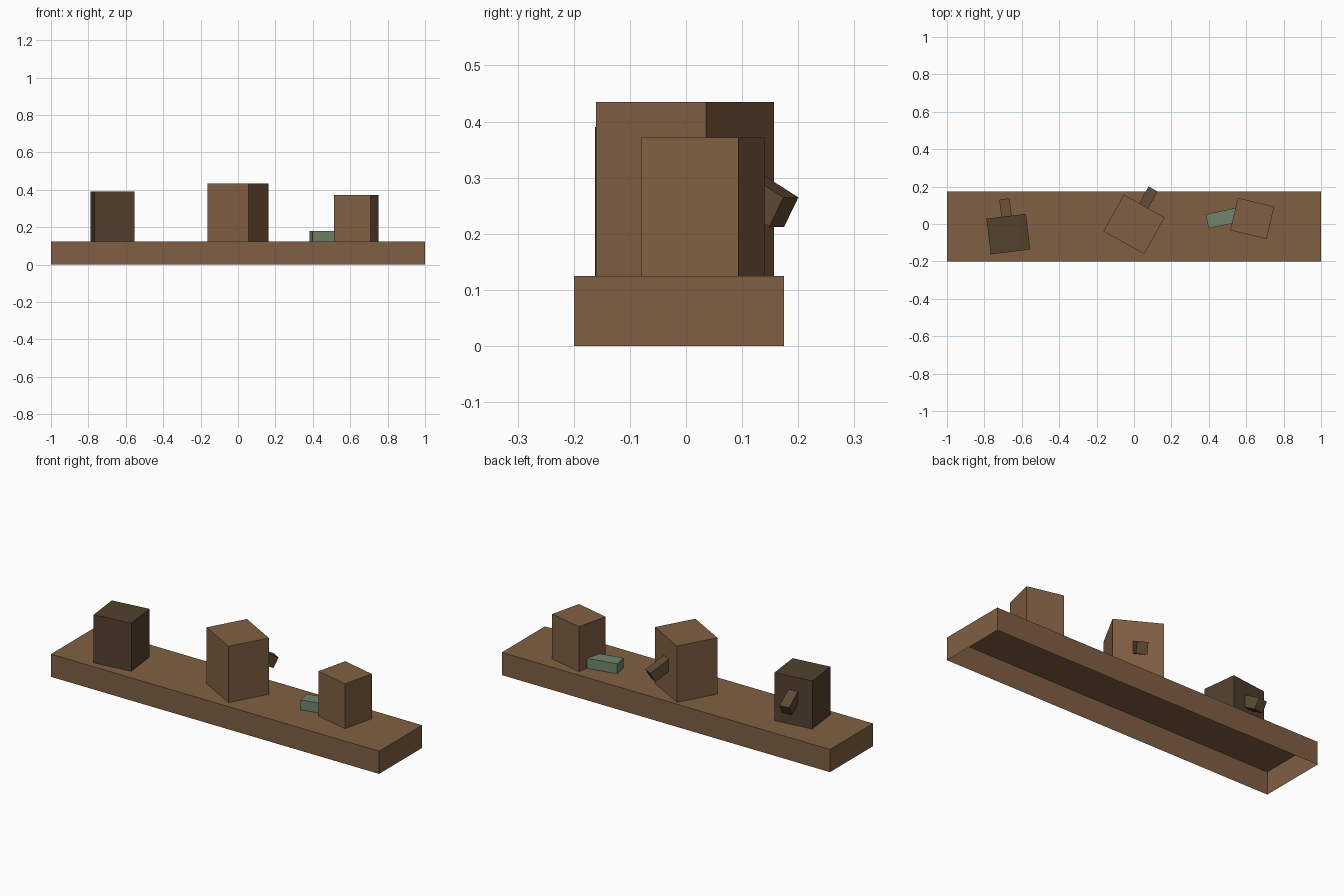
import bpy
import bmesh
from math import radians, sin, cos
from mathutils import Matrix, Vector

cube = bpy.data.objects.get("Cube")
if cube:
    bpy.data.objects.remove(cube, do_unlink=True)


def material(name, rgb):
    mat = bpy.data.materials.new(name)
    mat.use_nodes = True
    mat.diffuse_color = (*rgb, 1)
    mat.node_tree.nodes["Principled BSDF"].inputs["Base Color"].default_value = (*rgb, 1)
    return mat


bark = material("brown bark", (0.216, 0.117, 0.056))
dark_bark = material("dark bark", (0.086, 0.054, 0.027))
twig = material("twig brown", (0.113, 0.066, 0.033))
moss = material("moss green", (0.165, 0.235, 0.152))


def box(name, mat, size, centre, turn=0, pitch=0, open_bottom=False):
    """Box of the given size, pitched about its own x axis, then turned about z."""
    bm = bmesh.new()
    bmesh.ops.create_cube(bm, size=1, matrix=Matrix.Diagonal((*size, 1)))
    if open_bottom:
        bm.normal_update()
        bottom = [f for f in bm.faces if f.normal.z < -0.9]
        bmesh.ops.delete(bm, geom=bottom, context="FACES_ONLY")
    spin = Matrix.Rotation(radians(turn), 4, "Z") @ Matrix.Rotation(radians(pitch), 4, "X")
    bm.transform(Matrix.Translation(centre) @ spin)
    mesh = bpy.data.meshes.new(name)
    bm.to_mesh(mesh)
    bm.free()
    mesh.materials.append(mat)
    obj = bpy.data.objects.new(name, mesh)
    bpy.context.collection.objects.link(obj)
    return obj


def stump(name, mat, width, depth, top, x, y, turn):
    """Upright block standing on the log."""
    height = top - LOG_TOP
    box(name, mat, (width, depth, height), (x, y, LOG_TOP + height / 2), turn, open_bottom=True)


def branch(name, tip, turn, pitch=-29):
    """Stub sloping down and outwards; tip is the middle of its upper outer edge."""
    size = Vector((0.055, 0.16, 0.06))
    spin = Matrix.Rotation(radians(turn), 3, "Z") @ Matrix.Rotation(radians(pitch), 3, "X")
    centre = Vector(tip) - spin @ Vector((0, size.y / 2, size.z / 2))
    box(name, twig, size, centre, turn, pitch)


# Log: a long trough, open underneath
LOG_TOP = 0.125
box("log", bark, (2, 0.375, LOG_TOP), (0, -0.0125, LOG_TOP / 2), open_bottom=True)

# Stumps
stump("right_stump", dark_bark, 0.213, 0.192, 0.39, -0.672, -0.054, 7)
stump("middle_stump", bark, 0.25, 0.224, 0.435, 0, -0.002, -29)
stump("left_stump", bark, 0.2, 0.178, 0.372, 0.632, 0.03, -13.5)

# Broken branches on the back of two stumps
branch("right_branch", (-0.693, 0.134, 0.263), 7)
branch("middle_branch", (0.102, 0.187, 0.265), -29)

# Moss clump running into the left stump
clump_angle = 12
length = 0.2
end = Vector((0.391, 0.014))
along = Vector((cos(radians(clump_angle)), sin(radians(clump_angle)))) * length / 2
box("moss_clump", moss, (length, 0.077, 0.055),
    (end.x + along.x, end.y + along.y, LOG_TOP + 0.0275), clump_angle, open_bottom=True)
